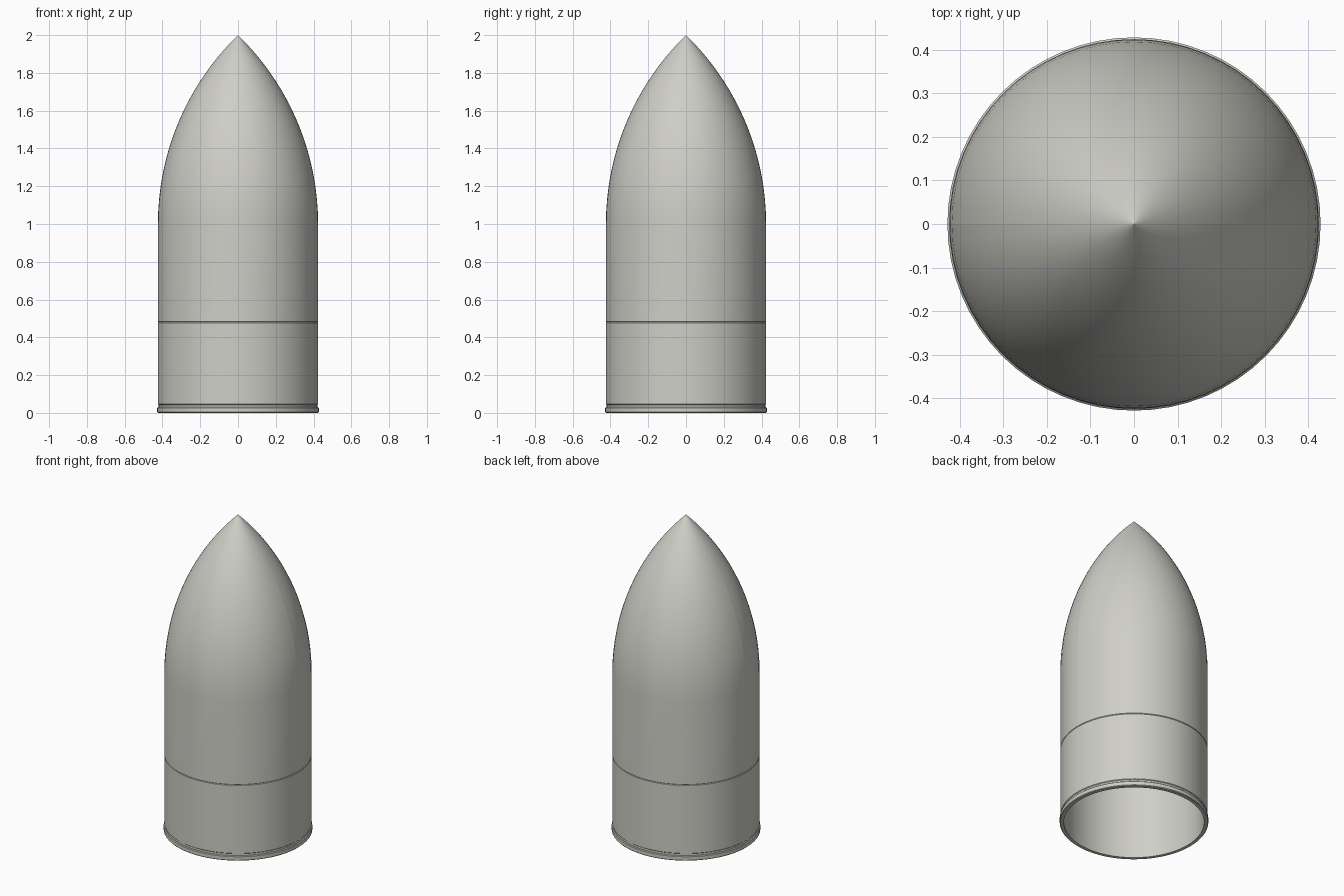
import bpy, bmesh, math
from mathutils import Matrix

cube = bpy.data.objects.get("Cube")
if cube:
    bpy.data.objects.remove(cube, do_unlink=True)

SEGMENTS = 64
RADIUS = 0.424      # outer skin
WALL = 0.02         # shell thickness
SHOULDER = 1.0      # where the nose curve starts
SPLIT = 0.48        # joint between skirt and nose halves
TIP = 2.0

shell_paint = bpy.data.materials.new("Warm light grey")
shell_paint.use_nodes = True
colour = (0.62, 0.62, 0.57, 1)
shell_paint.diffuse_color = colour
shell_paint.node_tree.nodes["Principled BSDF"].inputs["Base Color"].default_value = colour


def ogive(radius, length, steps=24):
    """Circular arc profile from the shoulder to the pointed tip."""
    rho = (radius ** 2 + length ** 2) / (2 * radius)
    points = []
    for i in range(steps + 1):
        h = length * math.sin(math.pi / 2 * i / steps)
        points.append((max(0, math.sqrt(rho ** 2 - h ** 2) + radius - rho), SHOULDER + h))
    points[-1] = (0, SHOULDER + length)
    return points


def revolve(name, profile, start=0, sweep=math.tau):
    """Turn a closed (radius, height) outline about z, capping partial turns."""
    bm = bmesh.new()
    verts = [bm.verts.new((r, 0, z)) for r, z in profile]
    face = bm.faces.new(verts)
    full = sweep > 6
    geom = list(face.edges) if full else [face] + list(face.edges) + verts
    steps = SEGMENTS if full else SEGMENTS // 2
    if full:
        bmesh.ops.delete(bm, geom=[face], context='FACES_ONLY')
    else:
        # keep a copy of the outline as the cap at the starting edge
        bmesh.ops.duplicate(bm, geom=geom)
    bmesh.ops.spin(bm, geom=geom, cent=(0, 0, 0), axis=(0, 0, 1),
                   angle=sweep, steps=steps, use_duplicate=False)
    bmesh.ops.remove_doubles(bm, verts=bm.verts, dist=0.00005)
    bmesh.ops.recalc_face_normals(bm, faces=bm.faces)
    bmesh.ops.rotate(bm, verts=bm.verts, matrix=Matrix.Rotation(start, 3, 'Z'))
    mesh = bpy.data.meshes.new(name)
    bm.to_mesh(mesh)
    bm.free()
    obj = bpy.data.objects.new(name, mesh)
    bpy.context.collection.objects.link(obj)
    mesh.materials.append(shell_paint)
    bpy.ops.object.select_all(action='DESELECT')
    obj.select_set(True)
    bpy.context.view_layer.objects.active = obj
    bpy.ops.object.shade_smooth_by_angle(angle=math.radians(30))
    return obj


inner = RADIUS - WALL

# Base ring, standing slightly proud of the skin
revolve("base_ring", [(inner, 0), (0.424, 0), (0.428, 0.004),
                      (0.428, 0.026), (0.424, 0.03), (inner, 0.03)])

# Lower skirt with a shallow recess above the ring and a fine joint at the top
revolve("lower_skirt", [(inner, 0.03), (0.42, 0.03), (0.42, 0.042), (RADIUS, 0.046),
                        (RADIUS, SPLIT - 0.003), (RADIUS - 0.003, SPLIT), (inner, SPLIT)])

# Two hollow nose halves meeting along the side seam
outline = [(inner, SPLIT), (RADIUS - 0.003, SPLIT), (RADIUS, SPLIT + 0.003)]
outline += ogive(RADIUS, TIP - SHOULDER)
outline += list(reversed(ogive(inner, TIP - SHOULDER - 0.03)))
for name, start in (("nose_half_back", 0), ("nose_half_front", math.pi)):
    revolve(name, outline, start, math.pi)
